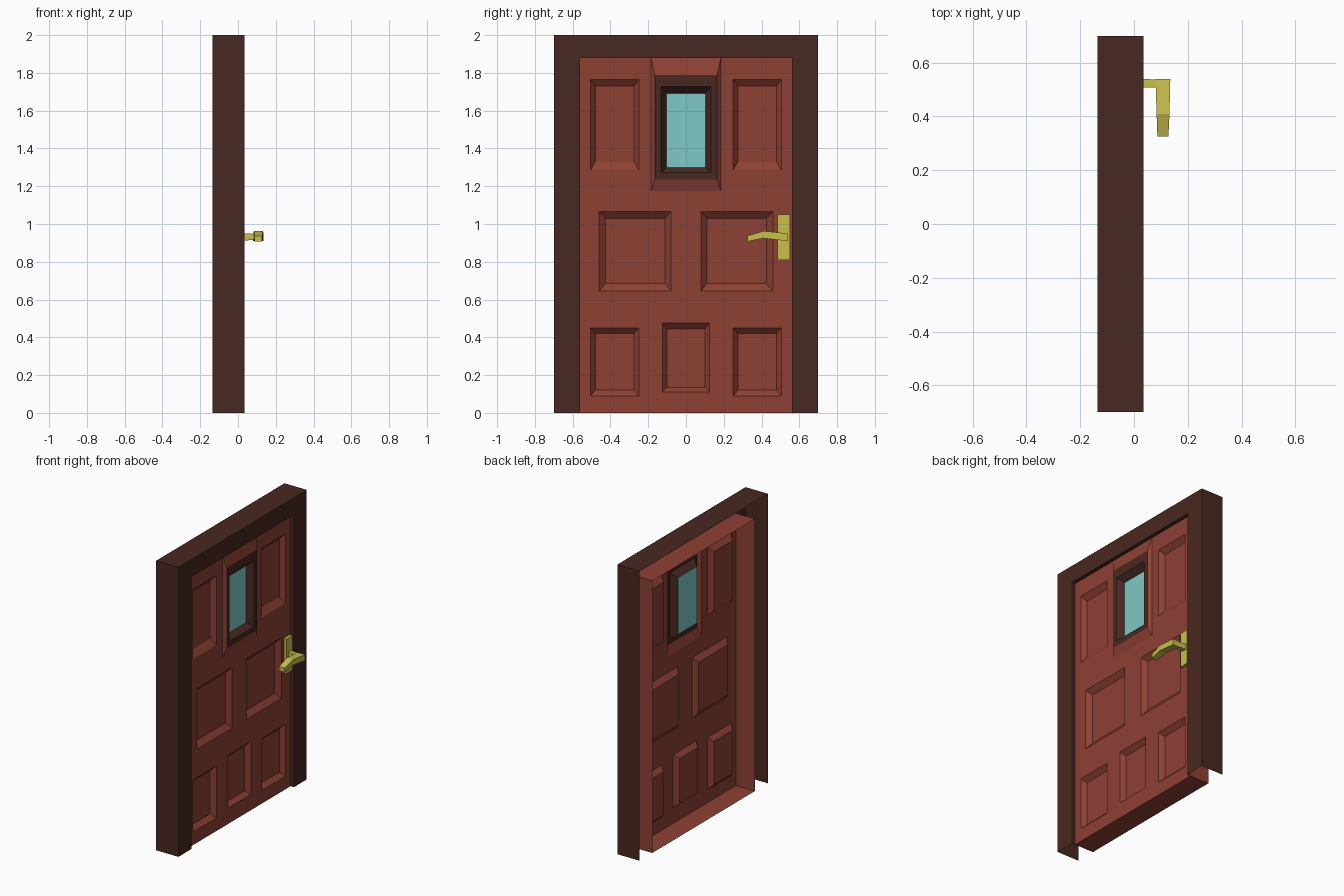
import bpy, bmesh

if "Cube" in bpy.data.objects:
    bpy.data.objects.remove(bpy.data.objects["Cube"])


def material(name, color):
    m = bpy.data.materials.new(name)
    m.diffuse_color = (*color, 1)
    m.use_nodes = True
    m.node_tree.nodes["Principled BSDF"].inputs["Base Color"].default_value = m.diffuse_color
    return m


RED = material("red_wood", (0.27, 0.052, 0.034))
BROWN = material("dark_wood", (0.066, 0.021, 0.015))
GLASS = material("glass", (0.21, 0.58, 0.56))
BRASS = material("brass", (0.58, 0.52, 0.075))


def rect(x, y0, y1, z0, z1):
    return [(x, y0, z0), (x, y1, z0), (x, y1, z1), (x, y0, z1)]


def arch(x, half, top):
    return [(x, half, 0), (x, half, top), (x, -half, top), (x, -half, 0)]


def face(bm, pts):
    bm.faces.new([bm.verts.new(p) for p in pts])


def loft(bm, rings, closed=True, caps=(False, False)):
    for a, b in zip(rings, rings[1:]):
        n = len(a)
        for i in range(n if closed else n - 1):
            j = (i + 1) % n
            face(bm, [a[i], a[j], b[j], b[i]])
    if caps[0]:
        face(bm, rings[0][::-1])
    if caps[1]:
        face(bm, rings[-1])


def finish(bm, name, mat, solid=False):
    bmesh.ops.remove_doubles(bm, verts=bm.verts[:], dist=1e-5)
    if solid:
        bmesh.ops.recalc_face_normals(bm, faces=bm.faces[:])
    me = bpy.data.meshes.new(name)
    bm.to_mesh(me)
    bm.free()
    me.materials.append(mat)
    bpy.context.collection.objects.link(bpy.data.objects.new(name, me))


BACK, FRONT, FACE = -0.135, 0.035, 0.01
W, H = 0.56, 1.88

# Door casing: channel section, open at the back and bottom
bm = bmesh.new()
loft(bm, [arch(BACK, 0.7, 2), arch(FRONT, 0.7, 2),
          arch(FRONT, W, H), arch(FACE, W, H)], closed=False)
finish(bm, "door_frame", BROWN)

# Door leaf: recessed panels as (outer y0, y1, z0, z1, inner y0, y1, z0, z1)
half_panels = [
    (0.25, 0.505, 1.285, 1.765, 0.275, 0.48, 1.33, 1.73),
    (0.08, 0.46, 0.645, 1.065, 0.11, 0.425, 0.685, 1.03),
    (0.25, 0.505, 0.09, 0.45, 0.275, 0.48, 0.12, 0.42)]
panels = half_panels + [(-p[1], -p[0], p[2], p[3], -p[5], -p[4], p[6], p[7])
                        for p in half_panels]
panels.append((-0.125, 0.125, 0.11, 0.475, -0.10, 0.10, 0.135, 0.445))
window = (-0.185, 0.185, 1.175, H)

bm = bmesh.new()
loft(bm, [rect(BACK, -W, W, 0, H), rect(FACE, -W, W, 0, H)])
holes = [p[:4] for p in panels] + [window]
ys = sorted({-W, W} | {v for h in holes for v in h[:2]})
zs = sorted({0, H} | {v for h in holes for v in h[2:]})
for y0, y1 in zip(ys, ys[1:]):
    for z0, z1 in zip(zs, zs[1:]):
        cy, cz = (y0 + y1) / 2, (z0 + z1) / 2
        if not any(h[0] < cy < h[1] and h[2] < cz < h[3] for h in holes):
            face(bm, rect(FACE, y0, y1, z0, z1))
for p in panels:
    loft(bm, [rect(FACE, *p[:4]), rect(FACE - 0.03, *p[4:])], caps=(False, True))
# raised slope around the window
loft(bm, [rect(FACE, *window), rect(0.03, -0.165, 0.165, 1.235, 1.79)])
finish(bm, "door_leaf", RED)

# Window frame and pane
bm = bmesh.new()
pane = rect(-0.01, -0.104, 0.104, 1.30, 1.692)
loft(bm, [rect(0.03, -0.165, 0.165, 1.235, 1.79),
          rect(0.03, -0.133, 0.133, 1.272, 1.728), pane])
finish(bm, "window_frame", BROWN)
bm = bmesh.new()
face(bm, pane)
finish(bm, "window_pane", GLASS)

# Handle: back plate, spindle and tapered bent lever
bm = bmesh.new()
loft(bm, [rect(FACE, 0.485, 0.55, 0.81, 1.05),
          rect(0.03, 0.485, 0.55, 0.81, 1.05)], caps=(True, True))
finish(bm, "handle_plate", BRASS, True)
bm = bmesh.new()
loft(bm, [rect(0.03, 0.507, 0.54, 0.913, 0.95),
          rect(0.085, 0.507, 0.537, 0.915, 0.948)], caps=(True, True))
finish(bm, "handle_spindle", BRASS, True)
bm = bmesh.new()
sections = [(0.54, 0.08, 0.135, 0.909, 0.95),
            (0.41, 0.084, 0.132, 0.925, 0.963),
            (0.325, 0.087, 0.128, 0.907, 0.937)]
loft(bm, [[(x0, y, z0), (x1, y, z0), (x1, y, z1), (x0, y, z1)]
          for y, x0, x1, z0, z1 in sections], caps=(True, True))
finish(bm, "handle_lever", BRASS, True)
